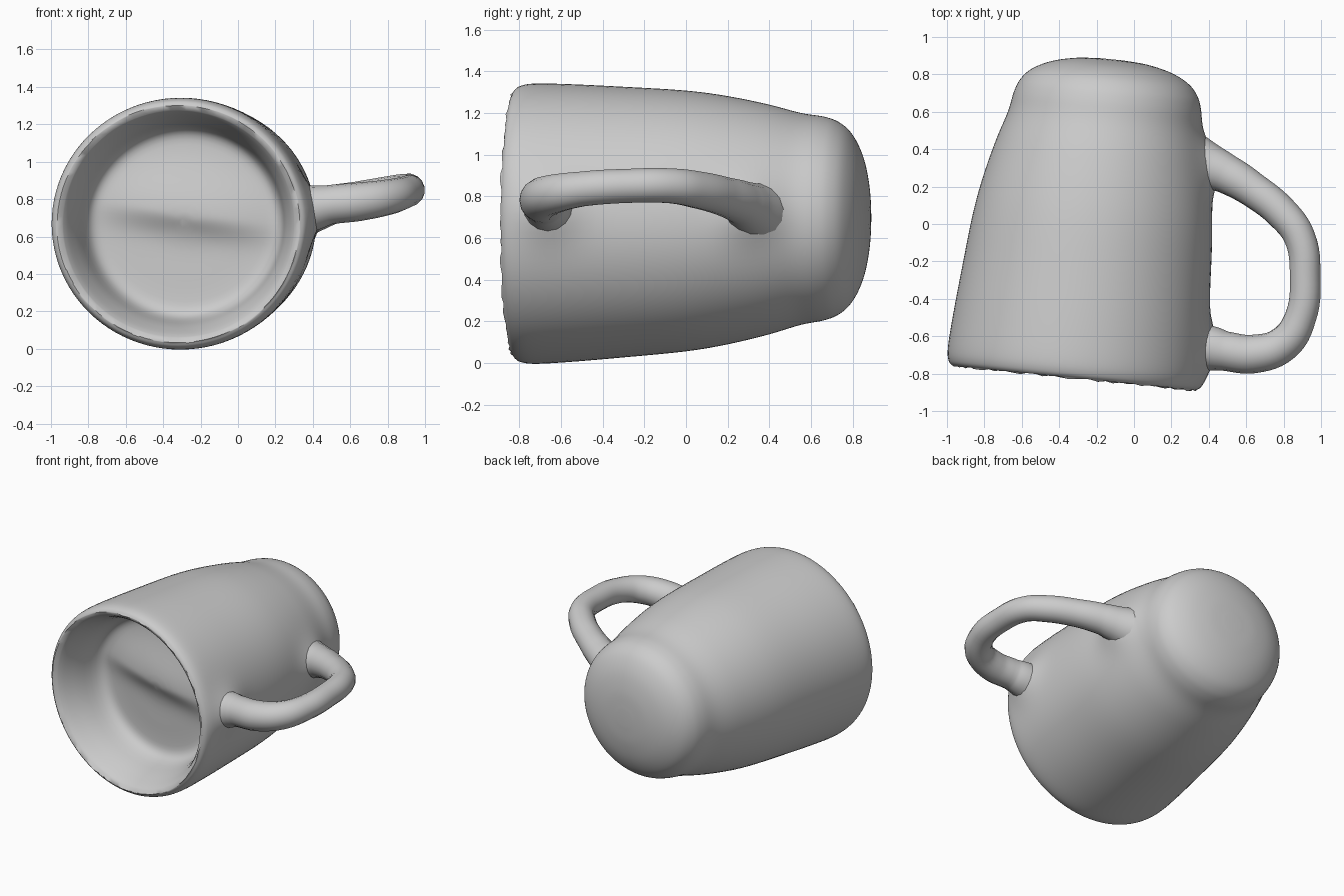
import bpy, bmesh, math, random
from mathutils import Vector

random.seed(3)
cube = bpy.data.objects.get("Cube")
if cube:
    bpy.data.objects.remove(cube, do_unlink=True)

clay = bpy.data.materials.new("grey clay")
clay.use_nodes = True
GREY = (0.6, 0.6, 0.6, 1)
clay.diffuse_color = GREY
clay.node_tree.nodes["Principled BSDF"].inputs["Base Color"].default_value = GREY

SEGMENTS = 96
ORIGIN = Vector((-0.318, -0.81, 0.667))
AXIS = Vector((0.12, 1, 0.018))
SIDE = Vector((1, -0.1, 0)).normalized()
UP = Vector((0, 0, 0.975))
# where the handle grows out of the cup
ROOTS = [Vector((0.37, -0.66, 0.74)), Vector((0.39, 0.31, 0.73))]


def finish(obj):
    obj.data.materials.clear()
    obj.data.materials.append(clay)
    bpy.ops.object.select_all(action="DESELECT")
    obj.select_set(True)
    bpy.context.view_layer.objects.active = obj
    bpy.ops.object.shade_smooth_by_angle(angle=math.radians(50))


def smooth_profile(points, steps):
    # rounded curve through every profile point
    pts = [Vector(p) for p in points]
    pts = [pts[0]] + pts + [pts[-1]]
    out = []
    for a, b, c, d in zip(pts, pts[1:], pts[2:], pts[3:]):
        for s in range(steps):
            u = s / steps
            out.append(b + 0.5 * u * ((c - a) + u * (2 * a - 5 * b + 4 * c - d
                                                     + u * (3 * (b - c) + d - a))))
    return out + [pts[-1]]


def floor_wave(r, h):
    # a sloping ridge crosses the filled inside
    fade = max(0, 1 - (r / 0.53) ** 2)
    width = 0.28 if h > 0 else 0.11
    return -0.065 * fade * math.exp(-(h / width) ** 2)


# Cup: depth and radius from the inner floor, over the rim, to the base
inside = [(0.33, 0.03), (0.33, 0.16), (0.33, 0.28), (0.33, 0.4), (0.32, 0.48),
          (0.27, 0.525), (0.14, 0.56), (0.04, 0.6), (0.0, 0.625)]
outside = [(-0.015, 0.65), (0.01, 0.677), (0.08, 0.69), (0.25, 0.684), (0.5, 0.667),
           (0.8, 0.643), (1.0, 0.613), (1.2, 0.568), (1.36, 0.522), (1.47, 0.502),
           (1.54, 0.475), (1.6, 0.42), (1.65, 0.32), (1.68, 0.19), (1.69, 0.06)]
inner_rows = smooth_profile(inside, 3)
outer_rows = smooth_profile(outside, 5)
bm = bmesh.new()
rings = []
for i, (t, r) in enumerate(inner_rows + outer_rows):
    ring = []
    is_inner = i < len(inner_rows)
    for k in range(SEGMENTS):
        a = math.tau * k / SEGMENTS
        x, z = r * math.cos(a), r * math.sin(a)
        d = t
        if is_inner:
            d += floor_wave(r, z - 0.06 + 0.14 * x)
        elif i == len(inner_rows):
            d += random.uniform(-0.007, 0.007)  # rough rim
        co = ORIGIN + AXIS * d + SIDE * x + UP * z
        if not is_inner:
            # swell softly into the handle
            swell = sum(math.exp(-((co - root).length / 0.14) ** 2) for root in ROOTS)
            co += SIDE * 0.06 * swell
        ring.append(bm.verts.new(co))
    rings.append(ring)
for a, b in zip(rings, rings[1:]):
    for k in range(SEGMENTS):
        n = (k + 1) % SEGMENTS
        bm.faces.new((a[k], a[n], b[n], b[k]))
bm.faces.new(rings[0])
bm.faces.new(rings[-1])
bmesh.ops.recalc_face_normals(bm, faces=bm.faces)
mesh = bpy.data.meshes.new("cup_body")
bm.to_mesh(mesh)
bm.free()
cup = bpy.data.objects.new("cup_body", mesh)
bpy.context.collection.objects.link(cup)
finish(cup)

# Handle: a swept round bar that widens where it meets the cup
path = [(0.33, -0.66, 0.74, 1.35), (0.41, -0.665, 0.755, 1.2), (0.49, -0.68, 0.77, 1.05),
        (0.64, -0.695, 0.785, 1.03), (0.8, -0.64, 0.81, 0.95), (0.89, -0.5, 0.835, 0.85),
        (0.915, -0.28, 0.85, 0.83), (0.885, -0.07, 0.85, 0.85), (0.79, 0.06, 0.83, 0.9),
        (0.64, 0.18, 0.8, 0.94), (0.5, 0.265, 0.77, 1.05), (0.42, 0.3, 0.75, 1.2),
        (0.32, 0.34, 0.725, 1.45)]
curve = bpy.data.curves.new("handle", "CURVE")
curve.dimensions = "3D"
curve.bevel_depth = 0.1
curve.bevel_resolution = 6
curve.resolution_u = 6
spline = curve.splines.new("BEZIER")
spline.bezier_points.add(len(path) - 1)
for p, (x, y, z, radius) in zip(spline.bezier_points, path):
    p.co = (x, y, z)
    p.radius = radius
    p.handle_left_type = p.handle_right_type = "AUTO"
handle = bpy.data.objects.new("handle", curve)
bpy.context.collection.objects.link(handle)
bpy.ops.object.select_all(action="DESELECT")
handle.select_set(True)
bpy.context.view_layer.objects.active = handle
bpy.ops.object.convert(target="MESH")
finish(bpy.context.view_layer.objects.active)
